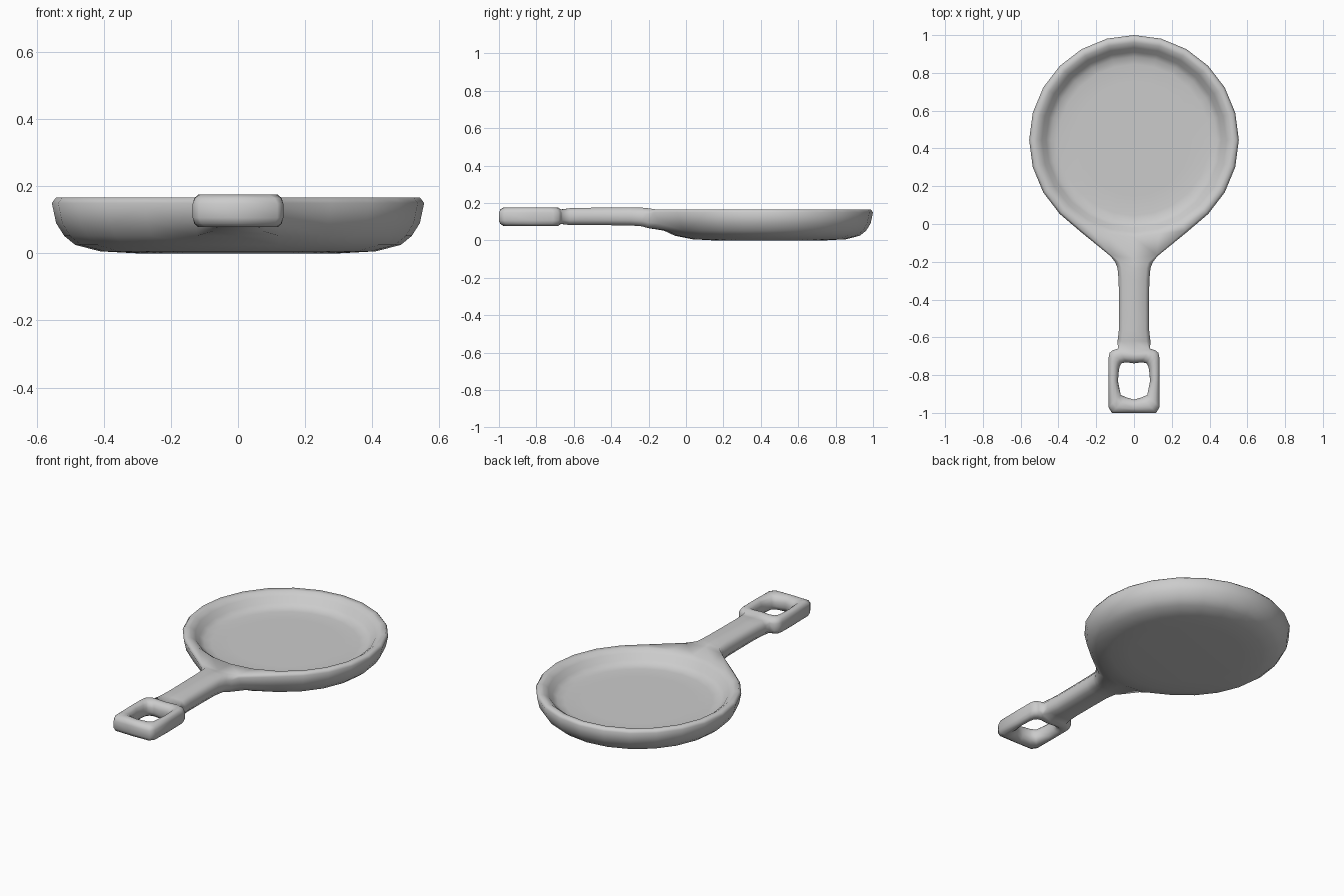
import bpy, bmesh, math

if "Cube" in bpy.data.objects:
    bpy.data.objects.remove(bpy.data.objects["Cube"])

bm = bmesh.new()


def skin(rings, closed=False, skip=()):
    """Join equal-length rings with quads, leaving out the (ring, side) pairs in skip."""
    vs = [[v if isinstance(v, bmesh.types.BMVert) else bm.verts.new(v) for v in ring]
          for ring in rings]
    n = len(vs[0])
    for r in range(len(vs) if closed else len(vs) - 1):
        a, b = vs[r], vs[(r + 1) % len(vs)]
        for i in range(n):
            if (r, i) not in skip:
                j = (i + 1) % n
                bm.faces.new((a[i], a[j], b[j], b[i]))
    return vs


def border(rows):
    """Ten border vertices of a 4 row x 3 column patch, starting top left."""
    t, m, l, b = rows
    return [*t, m[2], l[2], *b[::-1], l[0], m[0]]


# Pan: 24-sided bowl, profile (radius, z, pull toward the handle), open patch at the neck
SIDES, CY = 24, 0.445
profile = [(.30, .09, 0), (.40, .09, 0), (.44, .096, 0), (.465, .113, 0),
           (.488, .143, 0), (.515, .163, 0), (.543, .166, .085), (.555, .15, .08),
           (.542, .09, .065), (.518, .052, .045), (.485, .025, .02), (.41, .006, 0),
           (.30, 0, 0)]
rings = []
for r, z, pull in profile:
    ring = []
    for k in range(SIDES):
        a = 2 * math.pi * k / SIDES
        x, y = r * math.sin(a), CY - r * math.cos(a)
        step = min(k, SIDES - k)
        if step <= 1:
            x, y = x * (1 - 1.8 * pull), y - pull
        elif step == 2:
            y -= pull * .12
        ring.append((x, y, z))
    rings.append(ring)
pan = skin(rings, skip={(r, k) for r in (6, 7, 8) for k in (23, 0)})
bm.faces.new(pan[0])
bm.faces.new(pan[-1])
pan_border = border([[pan[r][k] for k in (23, 0, 1)] for r in (6, 7, 8, 9)])

# Hanging end: rounded block swept around an irregular hole
outer = [(0, -.665), (.085, -.66), (.112, -.668), (.129, -.682), (.135, -.71),
         (.135, -.82), (.135, -.97), (.117, -1), (0, -1)]
inner = [(0, -.738), (.04, -.732), (.065, -.737), (.075, -.752), (.08, -.775),
         (.085, -.83), (.07, -.905), (.04, -.918), (0, -.93)]
section = [(0, .106), (0, .148), (.1, .165), (.32, .175), (.65, .174), (.9, .161),
           (1, .14), (1, .113), (.9, .092), (.65, .079), (.32, .078), (.1, .088)]


def mirrored(half):
    return half + [(-x, y) for x, y in half[-2:0:-1]]


rings = [[(ox + (ix - ox) * t, oy + (iy - oy) * t, z) for t, z in section]
         for (ox, oy), (ix, iy) in zip(mirrored(outer), mirrored(inner))]
end = skin(rings, closed=True, skip={(i, s) for i in (15, 0) for s in (11, 0, 1)})
end_border = border([[end[i][s] for i in (15, 0, 1)] for s in (2, 1, 0, 11)])

# Handle shaft: sections (y, half width, z low, z high) bridging pan and hanging end
stations = [(-.205, .098, .066, .172), (-.235, .087, .075, .175), (-.30, .081, .080, .176),
            (-.42, .080, .081, .175), (-.56, .080, .081, .174), (-.62, .087, .082, .172)]
rings = [pan_border]
for y, w, lo, hi in stations:
    h = hi - lo
    rings.append(border([[(s * w * f, y, lo + h * u) for s in (-1, 0, 1)]
                         for f, u in ((.75, 1), (1, .72), (1, .28), (.75, 0))]))
skin(rings + [end_border])

# One continuous smooth casting
bmesh.ops.recalc_face_normals(bm, faces=bm.faces)
mesh = bpy.data.meshes.new("frying_pan")
bm.to_mesh(mesh)
bm.free()
frying_pan = bpy.data.objects.new("frying_pan", mesh)
bpy.context.collection.objects.link(frying_pan)
frying_pan.select_set(True)
bpy.context.view_layer.objects.active = frying_pan
bpy.ops.object.shade_smooth_by_angle(angle=math.radians(75))
